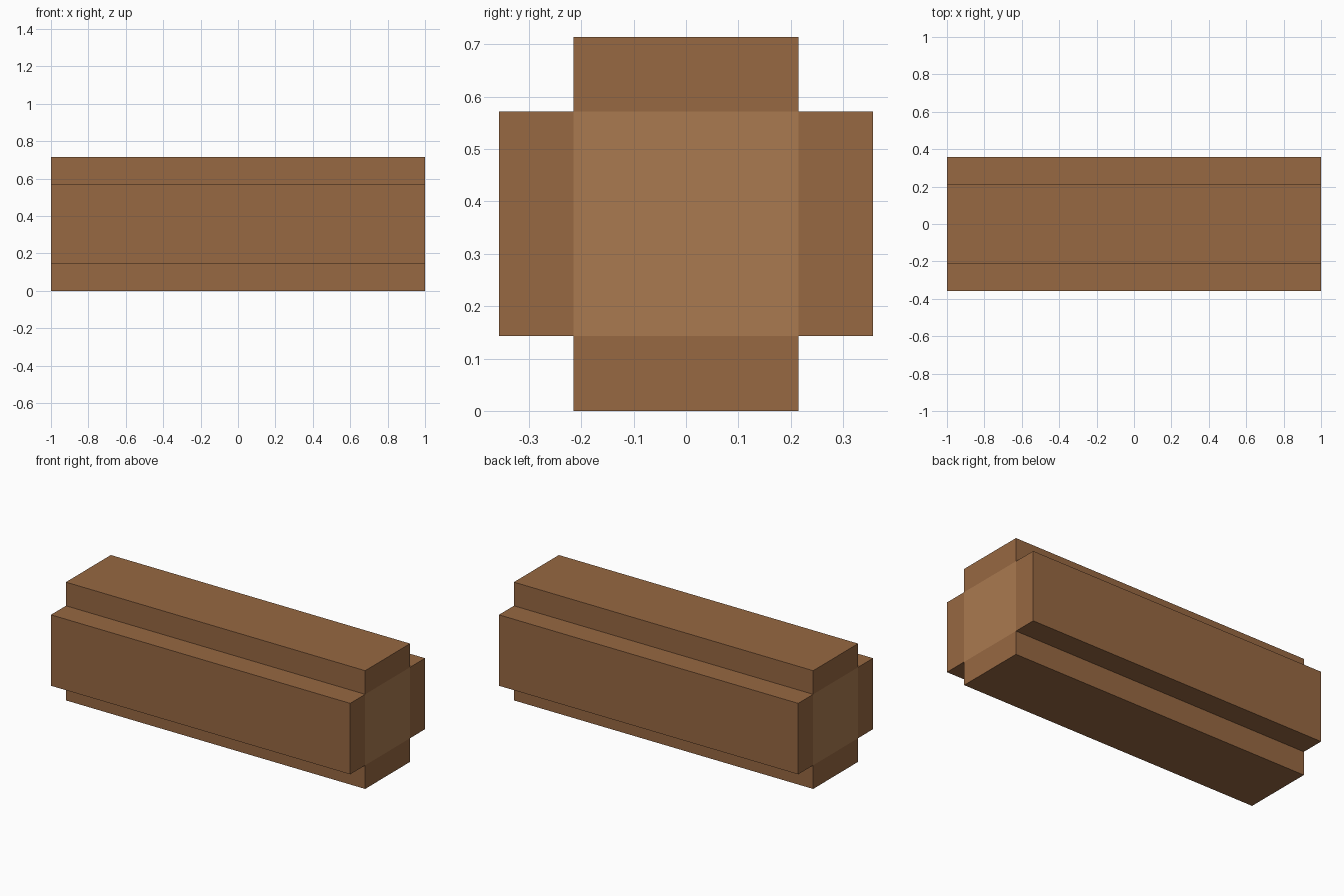
import bpy

if "Cube" in bpy.data.objects:
    bpy.data.objects.remove(bpy.data.objects["Cube"])

LENGTH = 2.0
CORE = 3 / 7      # width of the square heartwood
BARK = 1 / 7      # thickness of each bark slab
MID = CORE / 2 + BARK


def material(name, rgb):
    mat = bpy.data.materials.new(name)
    mat.diffuse_color = (*rgb, 1)
    mat.use_nodes = True
    mat.node_tree.nodes["Principled BSDF"].inputs["Base Color"].default_value = mat.diffuse_color
    return mat


def box(name, location, size, mat):
    bpy.ops.mesh.primitive_cube_add(size=1, location=location)
    obj = bpy.context.object
    obj.name = name
    obj.scale = size
    bpy.ops.object.transform_apply(location=False, rotation=False, scale=True)
    obj.data.materials.append(mat)
    return obj


bark = material("bark", (0.31, 0.138, 0.054))
wood = material("wood", (0.40, 0.195, 0.08))

# Heartwood, visible as the pale square on both ends
box("heartwood", (0, 0, MID), (LENGTH, CORE, CORE), wood)

# Four bark slabs forming the cross-shaped section
offset = (CORE + BARK) / 2
for side, sign in (("front", -1), ("back", 1)):
    box(f"{side}_bark", (0, sign * offset, MID), (LENGTH, BARK, CORE), bark)
for side, sign in (("bottom", -1), ("top", 1)):
    box(f"{side}_bark", (0, 0, MID + sign * offset), (LENGTH, CORE, BARK), bark)
